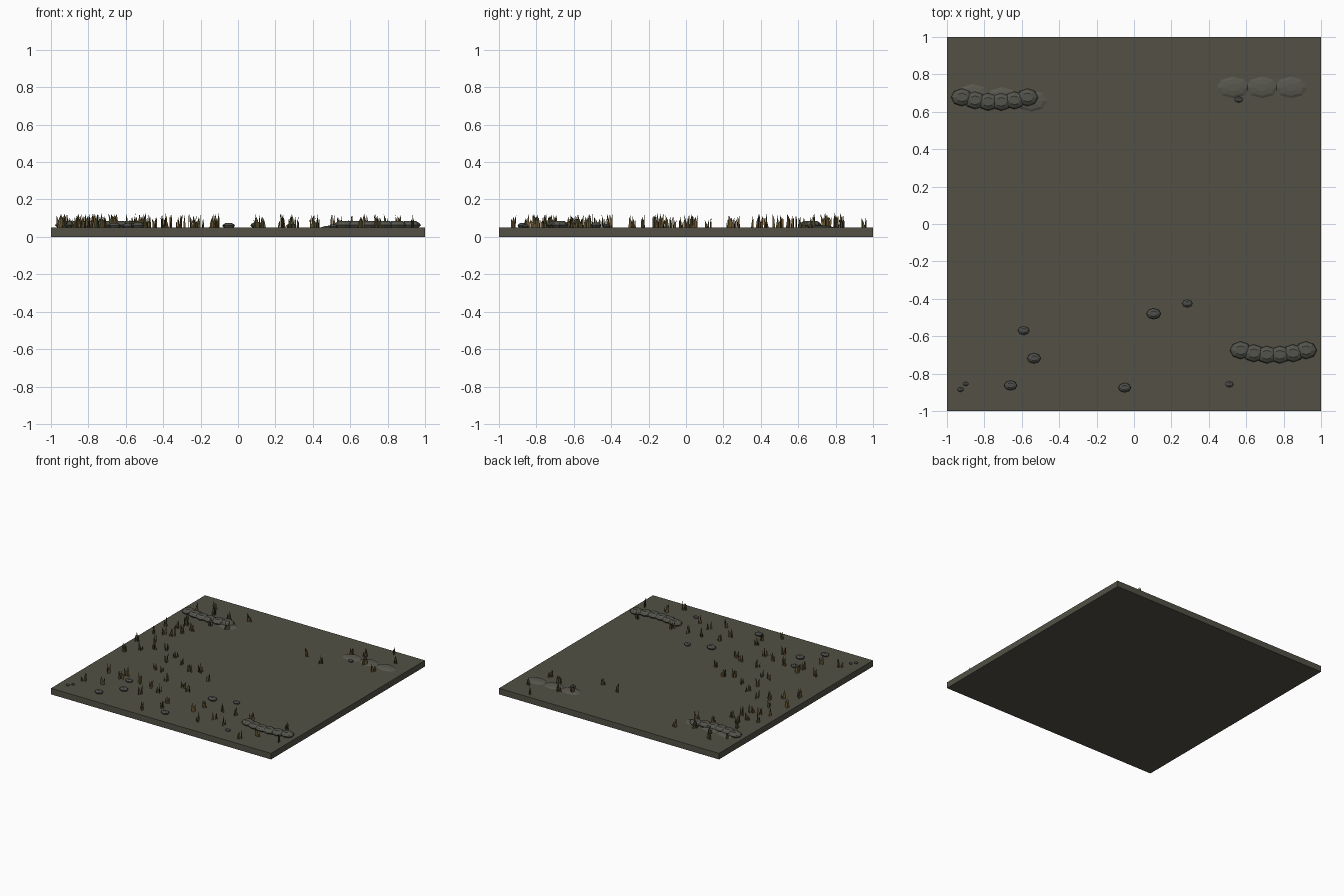
import bpy, bmesh, math, random
from mathutils import Matrix, Vector

if "Cube" in bpy.data.objects:
    bpy.data.objects.remove(bpy.data.objects["Cube"])

random.seed(4)
TOP = 0.05


def material(name, rgb):
    m = bpy.data.materials.new(name)
    m.diffuse_color = (*rgb, 1)
    m.use_nodes = True
    m.node_tree.nodes["Principled BSDF"].inputs["Base Color"].default_value = m.diffuse_color
    return m


SOIL = material("dark soil", (0.085, 0.081, 0.060))
MUD = material("light mud", (0.098, 0.095, 0.075))
STONE = material("grey stone", (0.075, 0.078, 0.070))
BAG = material("drab cloth", (0.088, 0.088, 0.072))
DRY = material("dry grass", (0.16, 0.095, 0.03))
GREEN = material("olive grass", (0.075, 0.075, 0.03))


def finish(bm, name, *mats):
    me = bpy.data.meshes.new(name)
    bm.to_mesh(me)
    bm.free()
    for m in mats:
        me.materials.append(m)
    ob = bpy.data.objects.new(name, me)
    bpy.context.collection.objects.link(ob)
    return ob


def lump(bm, x, y, rx, ry, profile, sides=8):
    """Faceted lump: stacked rings of (radius factor, z), flat top cap."""
    rings = []
    for f, z in profile:
        rings.append([bm.verts.new((x + rx * f * math.cos(2 * math.pi * i / sides),
                                    y + ry * f * math.sin(2 * math.pi * i / sides), z))
                      for i in range(sides)])
    for a, b in zip(rings, rings[1:]):
        for i in range(sides):
            j = (i + 1) % sides
            bm.faces.new((a[i], a[j], b[j], b[i]))
    bm.faces.new(rings[-1])
    bm.faces.new(rings[0][::-1])


# ground slab
bm = bmesh.new()
bmesh.ops.create_cube(bm, size=1, matrix=Matrix.Translation((0, 0, TOP / 2)) @ Matrix.Diagonal((2, 2, TOP, 1)))
finish(bm, "ground_slab", SOIL)

# two curved rows of sandbags
for name, cx, cy in (("back_sandbags", -0.745, 0.652), ("front_sandbags", 0.745, -0.70)):
    bm = bmesh.new()
    for i in range(6):
        t = i - 2.5
        lump(bm, cx + 0.07 * t, cy + 0.004 * t * t, 0.058, 0.047,
             ((0.75, TOP - 0.002), (1, 0.063), (0.85, 0.075), (0.5, 0.086)))
    finish(bm, name, BAG)

# low mud mounds
for name, x0, y0, slope in (("right_mounds", 0.53, 0.73, 0.0), ("left_mounds", -0.86, 0.69, -0.016)):
    bm = bmesh.new()
    for i in range(3):
        lump(bm, x0 + 0.155 * i, y0 + slope * i, 0.09, 0.06,
             ((1, TOP - 0.001), (0.75, 0.057), (0.35, 0.062)))
    finish(bm, name, MUD)

# scattered stones: x, y, radius
bm = bmesh.new()
for x, y, r in ((-0.59, -0.57, 0.031), (-0.535, -0.718, 0.037), (-0.66, -0.863, 0.035),
                (-0.05, -0.875, 0.034), (0.105, -0.48, 0.039), (0.285, -0.425, 0.028),
                (0.51, -0.857, 0.022), (-0.90, -0.855, 0.015), (-0.927, -0.885, 0.017),
                (0.56, 0.665, 0.022)):
    lump(bm, x, y, r, r * 0.75,
         ((0.75, TOP - 0.001), (1, TOP + r * 0.3), (0.85, TOP + r * 0.5), (0.5, TOP + r * 0.7)))
finish(bm, "stones", STONE)

# grass tufts, grouped by area
TUFTS = {
    "left_grass": ((-.87, -.76), (-.81, -.53), (-.72, -.72), (-.66, -.57), (-.92, -.15), (-.66, -.50),
                   (-.51, -.55), (-.95, .05), (-.84, -.07), (-.93, .23), (-.84, .12), (-.86, .26),
                   (-.92, .39), (-.79, .27), (-.84, .40), (-.80, .48), (-.76, .35), (-.72, .42),
                   (-.86, .56), (-.76, .01), (-.56, -.28), (-.67, .04), (-.55, -.02), (-.44, -.10),
                   (-.56, -.13), (-.50, -.29), (-.25, -.13), (-.32, -.16)),
    "front_grass": ((-.11, -.23), (-.20, -.43), (-.13, -.46), (-.37, -.41), (-.40, -.56), (-.39, -.71),
                    (-.23, -.92), (-.12, -.81), (-.30, -.60), (-.14, -.72), (.10, -.73), (.13, -.62),
                    (.29, -.60), (.40, -.61), (.31, -.75), (.23, -.85), (.42, -.80), (.66, -.92),
                    (.55, -.60), (.75, -.82), (.86, -.60), (.93, -.80)),
    "back_grass": ((-.90, .75), (-.75, .76), (-.60, .74), (-.52, .60), (-.65, .58), (-.46, .81),
                   (-.80, .83), (.40, .51), (.24, .54), (.50, .75), (.60, .80), (.68, .68),
                   (.75, .95), (.85, .82), (.80, .62)),
}
for name, spots in TUFTS.items():
    bm = bmesh.new()
    for x, y in spots:
        for k in range(5):
            # upright flat blade that leans within its own plane
            a = random.uniform(0, math.pi)
            d = Vector((math.cos(a), math.sin(a), 0))
            base = Vector((x + random.uniform(-.015, .015), y + random.uniform(-.015, .015), TOP))
            h, w = random.uniform(0.035, 0.078), 0.007
            lean = random.uniform(-0.014, 0.014)
            up = Vector((0, 0, h))
            pts = (base - d * w, base + d * w, base + d * (w * .7 + lean * .4) + up * .6,
                   base + d * lean + up, base + d * (-w * .7 + lean * .4) + up * .6)
            f = bm.faces.new([bm.verts.new(p) for p in pts])
            f.material_index = k % 2
    finish(bm, name, DRY, GREEN)
